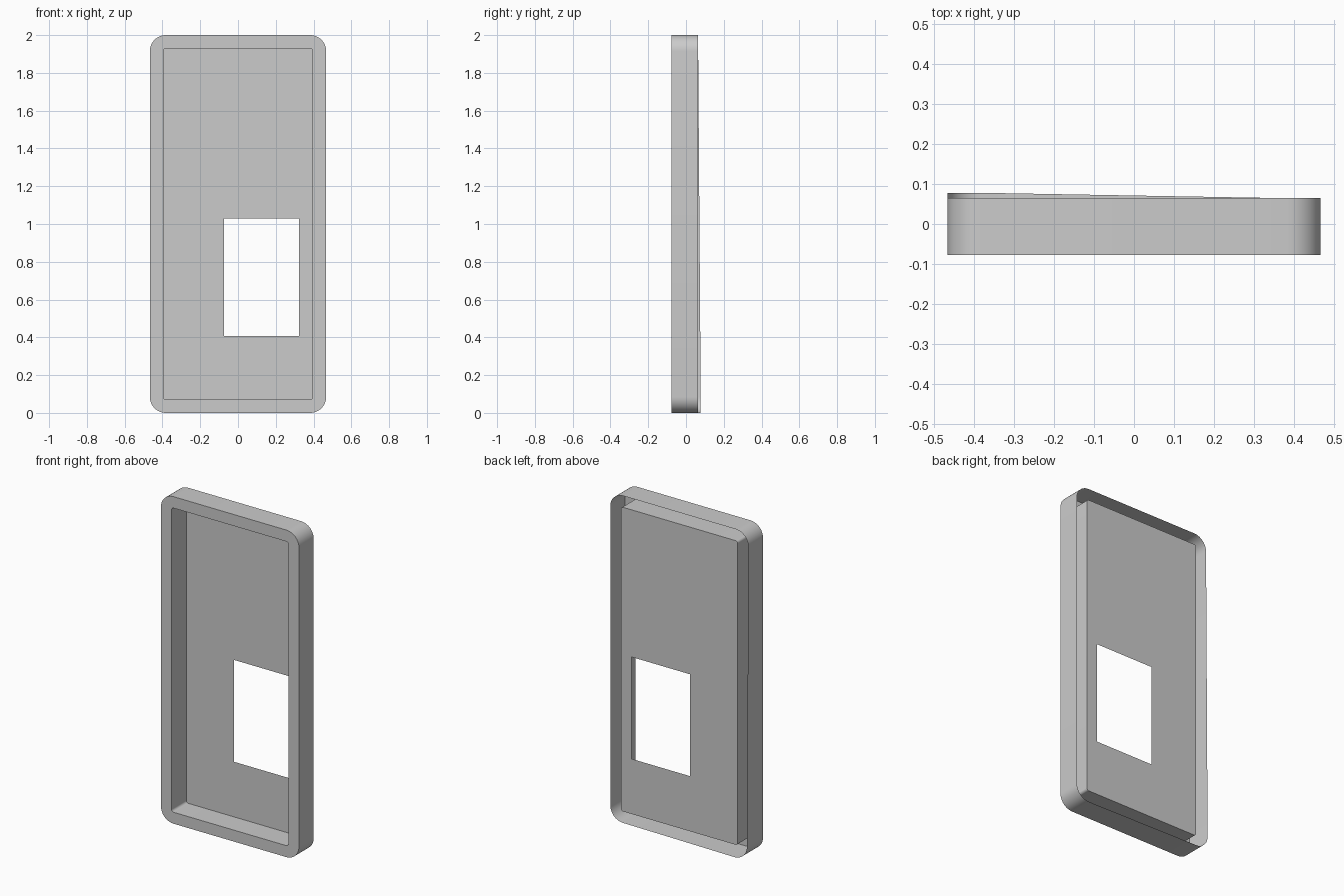
import bpy, bmesh, math

if "Cube" in bpy.data.objects:
    bpy.data.objects.remove(bpy.data.objects["Cube"])

FRONT, BACK, LIFTED = -0.078, 0.0645, 0.078
CENTRE_Z = 1.0


def rounded_loop(bm, half_w, half_h, radius, steps, depth):
    """Rounded rectangle in the xz plane; depth(sx, sz) gives y for each corner."""
    verts = []
    for i, (sx, sz) in enumerate([(1, 1), (-1, 1), (-1, -1), (1, -1)]):
        for k in range(steps + 1):
            a = math.pi / 2 * (i + k / steps)
            verts.append(bm.verts.new((
                sx * (half_w - radius) + radius * math.cos(a),
                depth(sx, sz),
                CENTRE_Z + sz * (half_h - radius) + radius * math.sin(a))))
    return verts


def closed_edges(bm, verts):
    edges = []
    for a, b in zip(verts, verts[1:] + verts[:1]):
        edges.append(bm.edges.get((a, b)) or bm.edges.new((a, b)))
    return edges


def bridge(bm, one, two):
    n = len(one)
    for i in range(n):
        j = (i + 1) % n
        bm.faces.new((one[i], one[j], two[j], two[i]))


def front(sx, sz):
    return FRONT


def back(sx, sz):
    return BACK


def outer_back(sx, sz):
    # the lower left corner of the skirt is slightly drawn out
    return LIFTED if sx < 0 and sz < 0 else BACK


bm = bmesh.new()
steps = 10

# Outer skirt, front rim and recessed tray wall, as one thin sheet
loops = [
    rounded_loop(bm, 0.467, 1.0, 0.085, steps, outer_back),
    rounded_loop(bm, 0.467, 1.0, 0.085, steps, front),
    rounded_loop(bm, 0.395, 0.93, 0.015, steps, front),
    rounded_loop(bm, 0.395, 0.93, 0.015, steps, back),
]
for one, two in zip(loops, loops[1:]):
    bridge(bm, one, two)

# Tray floor with the rectangular window
window = [bm.verts.new((x, BACK, z)) for x, z in
          [(-0.073, 0.407), (0.323, 0.407), (0.323, 1.03), (-0.073, 1.03)]]
bmesh.ops.triangle_fill(
    bm, use_beauty=True, normal=(0, -1, 0),
    edges=closed_edges(bm, loops[-1]) + closed_edges(bm, window))

# Face the sheet outward on the skirt and forward on the tray floor
bmesh.ops.recalc_face_normals(bm, faces=bm.faces[:])
bm.normal_update()
floor = max(bm.faces, key=lambda f: f.calc_area() if abs(f.normal.y) > 0.99
            and f.calc_center_median().y > 0 else 0)
if floor.normal.y > 0:
    bmesh.ops.reverse_faces(bm, faces=bm.faces[:])

mesh = bpy.data.meshes.new("case_shell")
bm.to_mesh(mesh)
bm.free()
shell = bpy.data.objects.new("case_shell", mesh)
bpy.context.collection.objects.link(shell)

bpy.context.view_layer.objects.active = shell
shell.select_set(True)
bpy.ops.object.shade_smooth_by_angle(angle=math.radians(35))
